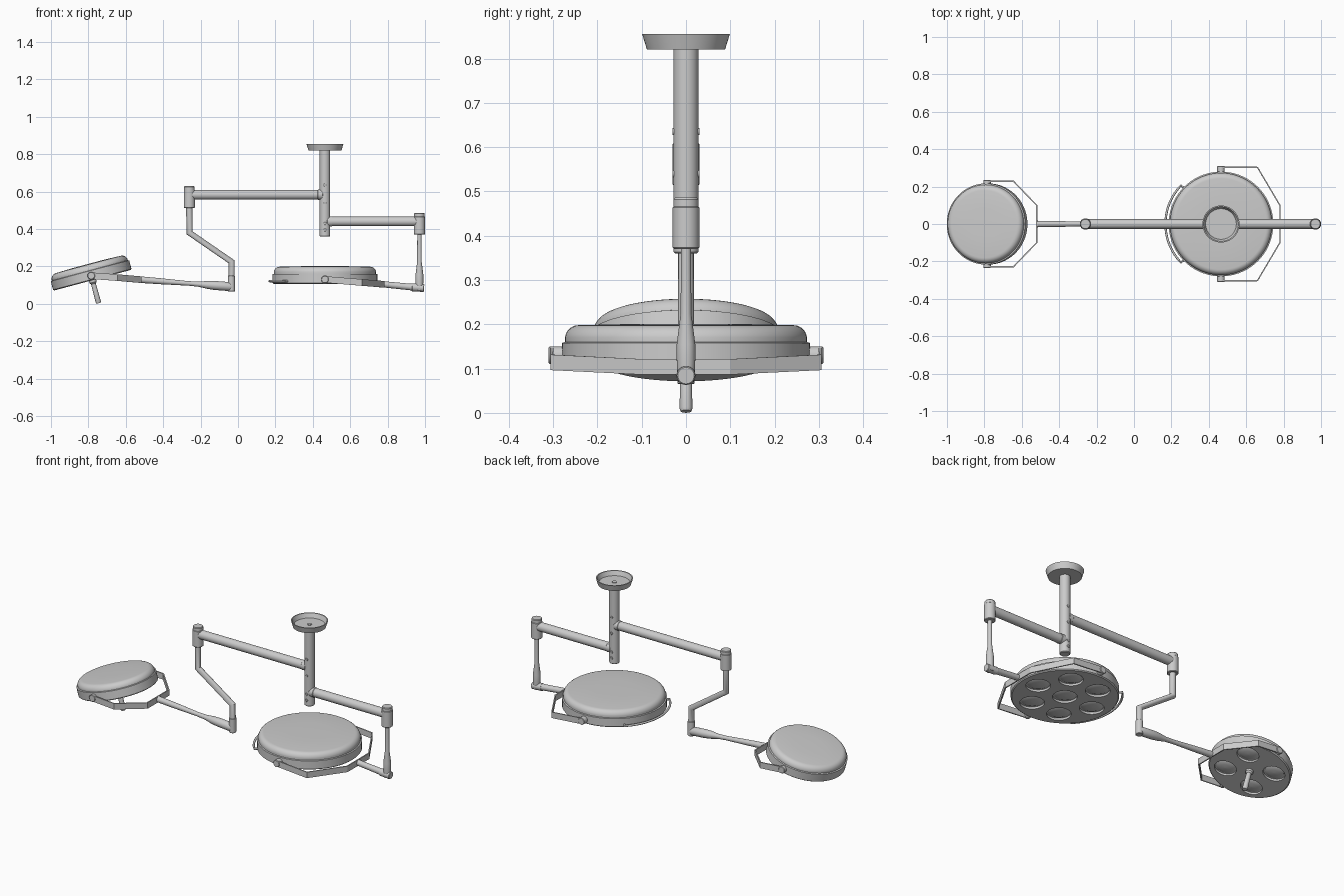
import bpy, math
from math import sin, cos, pi
from mathutils import Vector

if "Cube" in bpy.data.objects:
    bpy.data.objects.remove(bpy.data.objects["Cube"])

def finish(ob, angle=35):
    bpy.ops.object.select_all(action='DESELECT')
    ob.select_set(True)
    bpy.context.view_layer.objects.active = ob
    bpy.ops.object.shade_smooth_by_angle(angle=math.radians(angle))
    return ob

def mesh_object(name, verts, faces):
    me = bpy.data.meshes.new(name)
    me.from_pydata(verts, [], faces)
    me.update()
    ob = bpy.data.objects.new(name, me)
    bpy.context.collection.objects.link(ob)
    return ob

def lathe(name, profile, origin=(0, 0, 0), axis=(0, 0, 1), n=40):
    """Closed solid from (radius, height) points listed upwards along the axis."""
    q, o = Vector(axis).to_track_quat('Z', 'Y'), Vector(origin)
    verts, faces = [], []
    for r, h in profile:
        for i in range(n):
            a = 2 * pi * i / n
            verts.append(o + q @ Vector((r * cos(a), r * sin(a), h)))
    for k in range(len(profile) - 1):
        for i in range(n):
            j = (i + 1) % n
            faces.append((k*n + i, k*n + j, (k+1)*n + j, (k+1)*n + i))
    faces.append(tuple(reversed(range(n))))
    faces.append(tuple(range((len(profile) - 1) * n, len(profile) * n)))
    return finish(mesh_object(name, verts, faces))

def rod(name, a, b, r, n=32):
    a, b = Vector(a), Vector(b)
    L, c = (b - a).length, r * 0.12
    return lathe(name, [(r - c, 0), (r, c), (r, L - c), (r - c, L)], a, b - a, n)

def pipe(name, points, r):
    cu = bpy.data.curves.new(name, 'CURVE')
    cu.dimensions, cu.bevel_depth, cu.bevel_resolution = '3D', r, 6
    cu.use_fill_caps = True
    s = cu.splines.new('POLY')
    s.points.add(len(points) - 1)
    for p, co in zip(s.points, points):
        p.co = (*co, 1)
    ob = bpy.data.objects.new(name, cu)
    bpy.context.collection.objects.link(ob)
    bpy.ops.object.select_all(action='DESELECT')
    ob.select_set(True)
    bpy.context.view_layer.objects.active = ob
    bpy.ops.object.convert(target='MESH')
    return finish(bpy.context.object)

def yoke(name, half, hh=0.0175):
    """Bent flat strip; half is the +y side from pivot to arm, mirrored in y."""
    pts = half + [(x, -y, z) for x, y, z in reversed(half)]
    verts = [(x, y, z + s * hh) for x, y, z in pts for s in (-1, 1)]
    faces = [(2*i, 2*i + 2, 2*i + 3, 2*i + 1) for i in range(len(pts) - 1)]
    ob = mesh_object(name, verts, faces)
    m = ob.modifiers.new('thickness', 'SOLIDIFY')
    m.thickness, m.offset = 0.007, 0
    return ob

def lamp_head(name, R, H, lamps, lamp_r, loc, tilt):
    """Round housing with domed lid, recessed lamps underneath."""
    prof = [(R - .006, 0), (R, .005), (R, .052), (R - .007, .054), (R - .007, H - .03)]
    prof += [(R - .037 + .03 * cos(a), H - .033 + .03 * sin(a))
             for a in [pi/2 * k / 6 for k in range(1, 7)]]
    prof += [(R * .4, H), (.01, H)]
    head = lathe(name + '_housing', prof, n=72)
    parts = [head]
    for i, (x, y) in enumerate(lamps):
        cut = lathe('lamp_cutter', [(lamp_r, -.02), (lamp_r, .012)], (x, y, 0))
        cut.hide_render = True
        m = head.modifiers.new('recess', 'BOOLEAN')
        m.object, m.solver = cut, 'EXACT'
        bpy.ops.object.select_all(action='DESELECT')
        bpy.context.view_layer.objects.active = head
        bpy.ops.object.modifier_apply(modifier=m.name)
        bpy.data.objects.remove(cut)
        r = lamp_r * .86
        parts.append(lathe(f'{name}_lens_{i + 1}',
                           [(.004, .002), (r * .5, .004), (r * .85, .007), (r, .011), (r, .015)],
                           (x, y, 0)))
    finish(head)
    for p in parts:
        p.location, p.rotation_euler = loc, (0, -tilt, 0)
    return parts

def ring(n, r, a0):
    return [(r * cos(a0 + 2*pi*i/n), r * sin(a0 + 2*pi*i/n)) for i in range(n)]

CX = 0.465

# Ceiling mount and column
lathe('ceiling_mount', [(.02, .82), (.088, .82), (.099, .855), (.093, .855),
                        (.082, .83), (.012, .83), (.012, .834), (.002, .834)], (CX, 0, 0), n=56)
rod('column', (CX, 0, .36), (CX, 0, .825), .028, 40)
for z in (.635, .54, .43, .395):
    for s in (-1, 1):
        rod('column_screw', (CX, s * .022, z), (CX, s * .031, z), .008, 16)

# Two horizontal arms with end joints
for name, x, z in (('long_arm', -.26, .583), ('short_arm', .97, .44)):
    d = 1 if x > CX else -1
    rod(name, (CX, 0, z), (x, 0, z), .0255)
    rod(name + '_collar', (CX + d * .01, 0, z), (CX + d * .04, 0, z), .0275)
    lathe(name + '_joint', [(.027, -.07), (.03, -.067), (.03, .024), (.028, .026),
                            (.028, .042), (.025, .046)], (x, 0, z))

# Cranked drop tube and tapered arm of the small lamp
pipe('cranked_tube', [(-.26, 0, .53), (-.26, 0, .38), (-.035, 0, .225), (-.035, 0, .1)], .0175)
rod('cranked_tube_foot', (-.035, 0, .065), (-.035, 0, .15), .0195)
a, b = Vector((-.035, 0, .091)), Vector((-.523, 0, .129))
lathe('small_lamp_arm', [(.02, 0), (.024, .01), (.024, .09), (.021, .13), (.0135, .175),
                         (.012, .23), (.016, .38), (.0175, .488)], a, b - a)

# Straight drop rod and arm of the large lamp
lathe('drop_rod', [(.018, .07), (.019, .08), (.021, .12), (.021, .155), (.012, .225),
                   (.0115, .38)], (.97, 0, 0))
rod('large_lamp_knuckle', (.995, 0, .084), (.93, 0, .088), .021)
a, b = Vector((.94, 0, .088)), Vector((.777, 0, .104))
lathe('large_lamp_arm', [(.021, 0), (.0175, .02), (.0165, .164)], a, b - a)

# Yokes with pivots
yoke('small_yoke', [(-.785, .229, .15), (-.645, .229, .14), (-.52, .1, .129)])
yoke('large_yoke', [(CX, .303, .13), (.66, .303, .114), (.78, .1, .104)])
for s in (-1, 1):
    rod('small_pivot', (-.785, s * .205, .15), (-.785, s * .235, .15), .02)
    rod('large_pivot', (CX, s * .268, .13), (CX, s * .31, .13), .02)

# Large lamp head with seven lamps and a curved grip rail
lamp_head('large_lamp', .28, .095, ring(6, .18, 0) + [(0, 0)], .064, (CX, 0, .106), 0)
arc = [math.radians(136 + 88 * i / 16) for i in range(17)]
rail = [(CX + .297 * cos(t), .297 * sin(t), .121) for t in arc]
ends = [(CX + .272 * cos(t), .272 * sin(t), .121) for t in (arc[0], arc[-1])]
pipe('grip_rail', [ends[0]] + rail + [ends[1]], .006)

# Tilted small lamp head with four lamps and a centre handle
tilt = math.radians(15)
loc = Vector((-.778, 0, .126))
lamp_head('small_lamp', .217, .09, ring(4, .128, pi / 4), .058, loc, tilt)
down = Vector((sin(tilt), 0, -cos(tilt)))
lathe('centre_handle', [(.02, -.005), (.02, .012), (.013, .02), (.0135, .06), (.0145, .12),
                        (.012, .127)], loc, down)
